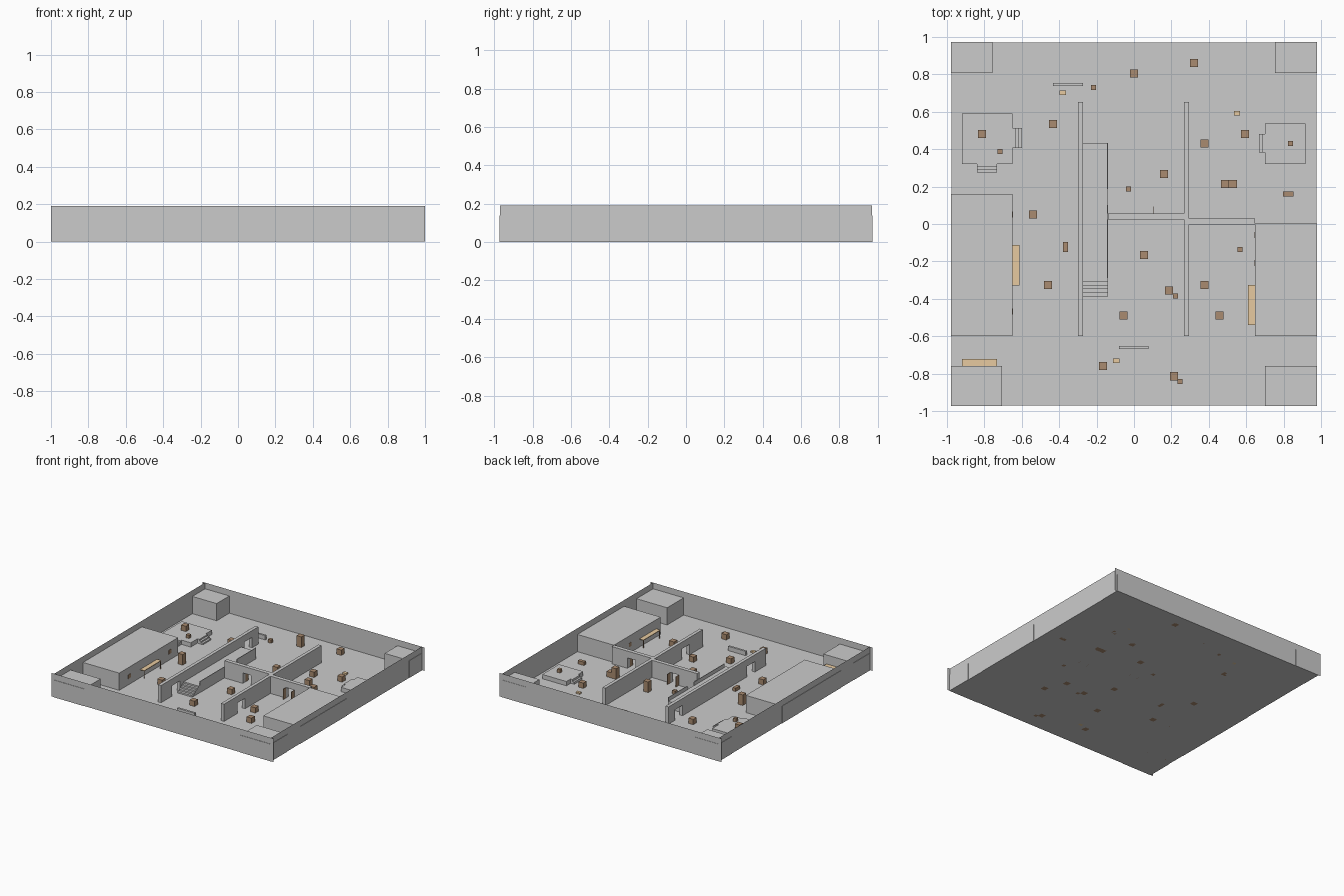
import bpy, bmesh
from mathutils import Vector

if "Cube" in bpy.data.objects:
    bpy.data.objects.remove(bpy.data.objects["Cube"])

DY = -0.008          # centres the layout on y = 0
WALL, BLOCK, DOOR = 0.19, 0.14, 0.085


def material(name, rgb):
    m = bpy.data.materials.new(name)
    m.diffuse_color = (*rgb, 1)
    m.use_nodes = True
    m.node_tree.nodes["Principled BSDF"].inputs["Base Color"].default_value = m.diffuse_color
    return m


BROWN = material("dark_wood", (0.40, 0.26, 0.16))
TAN = material("light_wood", (0.80, 0.59, 0.35))


def finish(bm, name, mat=None):
    bmesh.ops.translate(bm, verts=bm.verts, vec=(0, DY, 0))
    me = bpy.data.meshes.new(name)
    bm.to_mesh(me)
    bm.free()
    ob = bpy.data.objects.new(name, me)
    bpy.context.collection.objects.link(ob)
    if mat:
        me.materials.append(mat)
    return ob


def add_box(bm, x0, x1, y0, y1, z0, z1):
    vs = bmesh.ops.create_cube(bm, size=1)["verts"]
    for v in vs:
        v.co = Vector((x1 if v.co.x > 0 else x0, y1 if v.co.y > 0 else y0, z1 if v.co.z > 0 else z0))


def box(name, x0, x1, y0, y1, z0, z1, mat=None):
    bm = bmesh.new()
    add_box(bm, x0, x1, y0, y1, z0, z1)
    return finish(bm, name, mat)


def sheet(name, *corners):
    bm = bmesh.new()
    bm.faces.new([bm.verts.new(c) for c in corners])
    return finish(bm, name)


def extrude(name, points, offset):
    bm = bmesh.new()
    face = bm.faces.new([bm.verts.new(p) for p in points])
    r = bmesh.ops.extrude_face_region(bm, geom=[face], use_keep_orig=True)
    bmesh.ops.translate(bm, vec=offset, verts=[v for v in r["geom"] if isinstance(v, bmesh.types.BMVert)])
    bmesh.ops.recalc_face_normals(bm, faces=bm.faces)
    return finish(bm, name)


def door_wall(name, axis, a, b, c0, c1, doors):
    # wall outline with doorways notched from the floor
    prof = [(a, BLOCK), (a, 0)]
    for d0, d1 in doors:
        prof += [(d0, 0), (d0, DOOR), (d1, DOOR), (d1, 0)]
    prof += [(b, 0), (b, BLOCK)]
    if axis == "x":
        return extrude(name, [(u, c0, z) for u, z in prof], (0, c1 - c0, 0))
    return extrude(name, [(c0, u, z) for u, z in prof], (c1 - c0, 0, 0))


def stairs(name, axis, low, high, c0, c1, height, n):
    # stepped outline running from the low end to the high end
    step, rise = (high - low) / n, height / n
    prof = [(high, 0), (low, 0)]
    for i in range(n):
        prof += [(low + step * i, rise * (i + 1)), (low + step * (i + 1), rise * (i + 1))]
    if axis == "x":
        return extrude(name, [(u, c0, z) for u, z in prof], (0, c1 - c0, 0))
    return extrude(name, [(c0, u, z) for u, z in prof], (c1 - c0, 0, 0))


# Floor and thin outer walls
X, Y0, Y1 = 0.975, -0.97 - DY, 0.97 - DY
Y0, Y1 = -0.97 - DY, 0.97 - DY
sheet("floor", (-X, Y0, 0), (X, Y0, 0), (X, Y1, 0), (-X, Y1, 0))
sheet("front_wall", (-1, Y0, 0), (1, Y0, 0), (1, Y0, WALL), (-1, Y0, WALL))
sheet("back_wall", (1, Y1, 0), (-1, Y1, 0), (-1, Y1, WALL), (1, Y1, WALL))
sheet("left_wall", (-X, Y1, 0), (-X, Y0, 0), (-X, Y0, WALL), (-X, Y1, WALL))
sheet("right_wall", (X, Y0, 0), (X, Y1, 0), (X, Y1, WALL), (X, Y0, WALL))

# Corner blocks and side buildings
box("corner_block_back_left", -0.978, -0.757, 0.815, 0.98, 0, BLOCK)
box("corner_block_back_right", 0.755, 0.978, 0.815, 0.98, 0, BLOCK)
box("corner_block_front_left", -0.978, -0.705, -0.965, -0.75, 0, BLOCK)
box("corner_block_front_right", 0.70, 0.978, -0.965, -0.75, 0, BLOCK)
box("left_building", -0.978, -0.65, -0.59, 0.168, 0, BLOCK)
box("right_building", 0.647, 0.978, -0.59, 0.01, 0, BLOCK)

# Dividing walls with doorways
door_wall("left_divider", "y", -0.59, 0.66, -0.30, -0.273, [(-0.45, -0.35), (0.48, 0.58)])
door_wall("right_divider", "y", -0.59, 0.66, 0.267, 0.294, [(-0.42, -0.32)])
door_wall("left_cross_wall", "x", -0.14, 0.267, 0.032, 0.064, [(0.027, 0.102)])
door_wall("right_cross_wall", "x", 0.294, 0.647, 0.005, 0.037, [(0.433, 0.508)])
for i, (x, y) in enumerate([(0.027, 0.064), (0.102, 0.064), (0.433, -0.033), (0.508, -0.033)]):
    box(f"door_leaf_{i}", x - 0.001, x + 0.001, y, y + 0.038, 0, DOOR, BROWN)

# Raised walkway with rails and stairs
box("walkway", -0.273, -0.14, -0.28, 0.44, 0, 0.06)
stairs("walkway_stairs", "y", -0.38, -0.28, -0.273, -0.14, 0.06, 5)
box("walkway_rail_front", -0.144, -0.139, -0.28, 0.11, 0, 0.09)
box("walkway_rail_back", -0.144, -0.139, 0.195, 0.44, 0, 0.09)

# Low platforms with steps
P = 0.035
box("left_platform", -0.92, -0.65, 0.33, 0.60, 0, P)
stairs("left_platform_side_steps", "x", -0.60, -0.65, 0.415, 0.52, P, 3)
stairs("left_platform_front_steps", "y", 0.283, 0.33, -0.84, -0.733, P, 3)
box("right_platform", 0.70, 0.917, 0.33, 0.545, 0, P)
stairs("right_platform_steps", "x", 0.668, 0.70, 0.39, 0.49, P, 2)

# Low cover walls and flat planks
box("cover_wall_back", -0.433, -0.273, 0.747, 0.763, 0, 0.035)
box("cover_wall_front", -0.08, 0.077, -0.66, -0.643, 0, 0.035)
for i, (x, y) in enumerate([(-0.38, 0.709), (-0.095, -0.723), (0.551, 0.60)]):
    box(f"plank_{i}", x - 0.017, x + 0.017, y - 0.012, y + 0.012, 0, 0.012, TAN)


def awning(name, x0, x1, y0, y1, posts):
    box(name, x0, x1, y0, y1, 0.062, 0.067, TAN)
    for i, (x, y) in enumerate(posts):
        box(f"{name}_post_{i}", x - 0.002, x + 0.002, y - 0.002, y + 0.002, 0, 0.062, BROWN)


# Awnings on posts
awning("left_awning", -0.65, -0.613, -0.32, -0.103, [(-0.617, -0.315), (-0.617, -0.108)])
awning("right_awning", 0.61, 0.647, -0.533, -0.317, [(0.614, -0.528), (0.614, -0.322)])
awning("front_awning", -0.92, -0.733, -0.75, -0.713, [(-0.915, -0.717), (-0.738, -0.717)])

# Dark windows on the building fronts
for x, ys in ((-0.65, (-0.46, 0.06)), (0.647, (-0.05, -0.2))):
    for i, y in enumerate(ys):
        side = "left" if x < 0 else "right"
        box(f"{side}_window_{i}", x - 0.002, x + 0.002, y - 0.016, y + 0.016, 0.05, 0.082, BROWN)

# Large crates: x, y, base height, stack count
L = 0.043
crates = [(0, .813, 0, 2), (.321, .868, 0, 1), (-.433, .543, 0, 1), (-.813, .49, P, 1),
          (.16, .275, 0, 2), (.377, .438, 0, 1), (.593, .49, 0, 1), (.486, .222, 0, 2),
          (.529, .222, 0, 1), (-.54, .059, 0, 2), (.053, -.157, 0, 1), (-.46, -.319, 0, 1),
          (-.055, -.482, 0, 1), (.187, -.348, 0, 1), (.378, -.319, 0, 1), (.458, -.482, 0, 1),
          (-.166, -.752, 0, 1), (.214, -.806, 0, 1)]
for i, (x, y, z, n) in enumerate(crates):
    bm = bmesh.new()
    for k in range(n):
        add_box(bm, x - L / 2, x + L / 2, y - L / 2, y + L / 2, z + k * L, z + (k + 1) * L)
    finish(bm, f"large_crate_{i}", BROWN)

# Small crates
S = 0.0135
small = [(-.217, .737, 0), (-.717, .396, P), (-.03, .195, 0), (.836, .438, P),
         (.811, .168, 0), (.838, .168, 0), (-.366, -.102, 0), (-.366, -.129, 0),
         (.567, -.129, 0), (.221, -.378, 0), (.247, -.834, 0)]
for i, (x, y, z) in enumerate(small):
    box(f"small_crate_{i}", x - S, x + S, y - S, y + S, z, z + 2 * S, BROWN)
